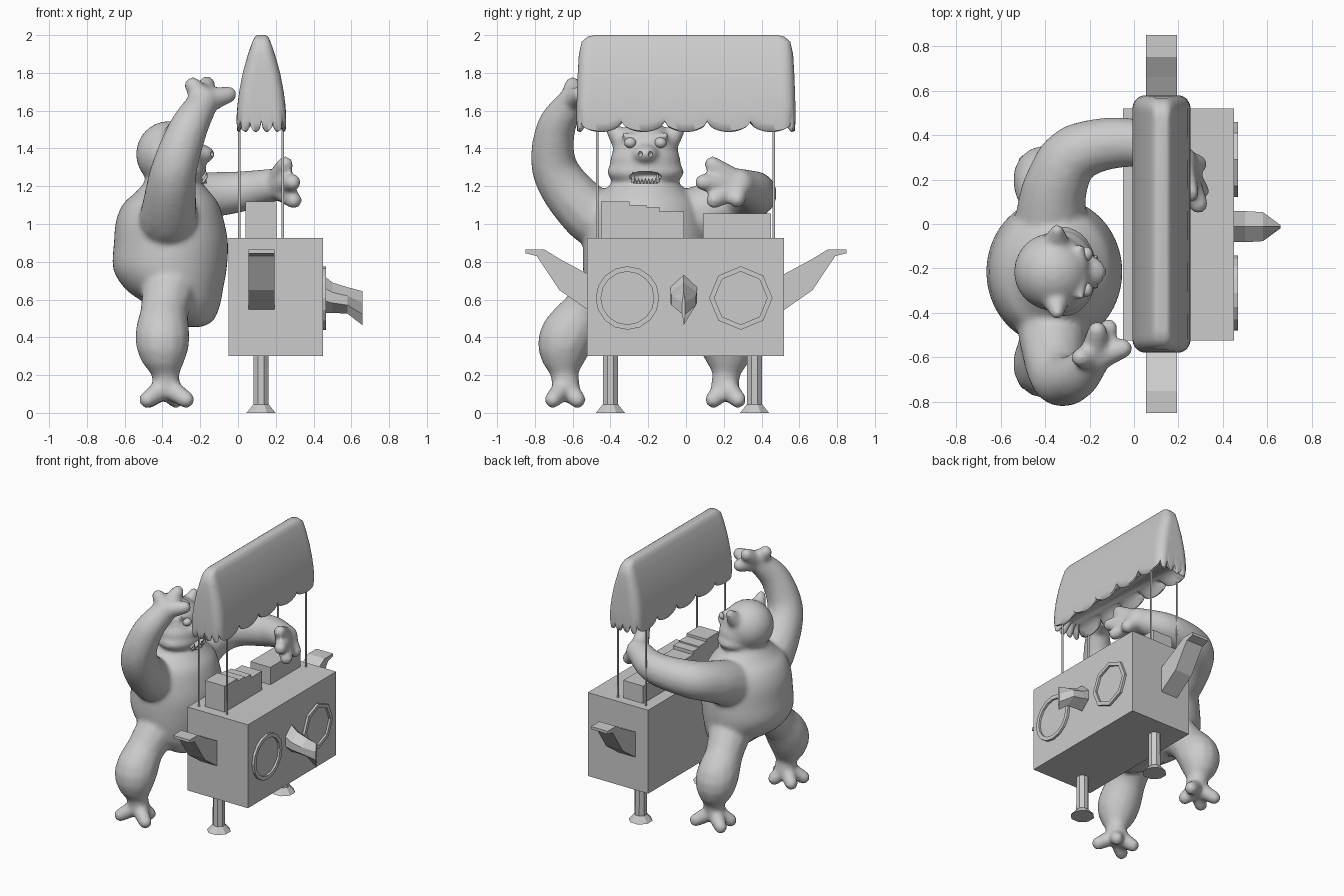
import bpy, bmesh, math
from mathutils import Vector, Matrix

cube = bpy.data.objects.get("Cube")
if cube:
    bpy.data.objects.remove(cube)

grey = bpy.data.materials.new("plain_grey")
grey.use_nodes = True
grey.diffuse_color = (0.6, 0.6, 0.6, 1)
grey.node_tree.nodes["Principled BSDF"].inputs["Base Color"].default_value = (0.6, 0.6, 0.6, 1)


def finish(name, bm, smooth=None):
    """Turn a bmesh into a named object, optionally smooth shaded."""
    bmesh.ops.recalc_face_normals(bm, faces=bm.faces)
    mesh = bpy.data.meshes.new(name)
    bm.to_mesh(mesh)
    bm.free()
    obj = bpy.data.objects.new(name, mesh)
    bpy.context.collection.objects.link(obj)
    mesh.materials.append(grey)
    if smooth:
        shade(obj, smooth)
    return obj


def shade(obj, degrees):
    bpy.ops.object.select_all(action='DESELECT')
    obj.select_set(True)
    bpy.context.view_layer.objects.active = obj
    bpy.ops.object.shade_smooth_by_angle(angle=math.radians(degrees))


def box(name, lo, hi):
    bm = bmesh.new()
    lo, hi = Vector(lo), Vector(hi)
    mat = Matrix.Translation((lo + hi) / 2) @ Matrix.Diagonal((*(hi - lo), 1))
    bmesh.ops.create_cube(bm, size=1, matrix=mat)
    return finish(name, bm)


def skin_rings(bm, rings):
    """Skin a list of equal-length closed rings and cap both ends."""
    loops = [[bm.verts.new(p) for p in ring] for ring in rings]
    n = len(loops[0])
    for a, b in zip(loops, loops[1:]):
        for i in range(n):
            bm.faces.new((a[i], a[(i + 1) % n], b[(i + 1) % n], b[i]))
    bm.faces.new(loops[0][::-1])
    bm.faces.new(loops[-1])


def loft(name, rings, smooth=None):
    bm = bmesh.new()
    skin_rings(bm, rings)
    return finish(name, bm, smooth)


def circle(x, y, z, r, n, axis='z', turn=0.5):
    pts = []
    for i in range(n):
        a = 2 * math.pi * (i + turn) / n
        c, s = r * math.cos(a), r * math.sin(a)
        pts.append((x + c, y + s, z) if axis == 'z' else (x, y + c, z + s))
    return pts


def ball(bm, centre, radii, seg=20):
    mat = Matrix.Translation(centre) @ Matrix.Diagonal((*radii, 1))
    bmesh.ops.create_uvsphere(bm, u_segments=seg, v_segments=seg * 2 // 3, radius=1, matrix=mat)


def spline(path, steps):
    """Smooth curve through points of any dimension."""
    p = [Vector(q) for q in path]
    p = [2 * p[0] - p[1]] + p + [2 * p[-1] - p[-2]]
    for a, b, c, d in zip(p, p[1:], p[2:], p[3:]):
        for i in range(steps):
            t = i / steps
            yield 0.5 * (2 * b + (c - a) * t + (2 * a - 5 * b + 4 * c - d) * t * t
                         + (3 * b - a - 3 * c + d) * t ** 3)
    yield p[-2]


def limb(bm, path, steps=7):
    """Rounded tapering limb through (x, y, z, radius) points."""
    for q in spline(path, steps):
        ball(bm, q[:3], [q[3]] * 3, 14)


# Cart body, serving trays and canopy poles
box("cart_body", (-0.05, -0.525, 0.30), (0.45, 0.52, 0.925))
edges = (-0.45, -0.30, -0.21, -0.14, -0.01)
for i, top in enumerate((1.12, 1.10, 1.09, 1.065)):
    box(f"stepped_tray_{i}", (0.04, edges[i], 0.92), (0.205, edges[i + 1], top))
box("low_tray", (0.04, 0.09, 0.92), (0.205, 0.45, 1.055))
for x in (0.007, 0.238):
    for y in (-0.47, 0.465):
        loft("canopy_pole", [circle(x, y, z, 0.007, 8) for z in (0.92, 1.58)], 50)

# Cart legs with flared feet
for y in (-0.4, 0.363):
    loft("cart_leg", [circle(0.122, y, z, r, 8) for z, r in
                      ((0, 0.083), (0.045, 0.044), (0.30, 0.042))])

# Raised eye rings on the long side
for name, y, n in (("round_eye_ring", -0.31, 16), ("octagon_eye_ring", 0.29, 8)):
    loft(name, [circle(x, y, 0.608, r, n, 'x', 0) for x, r in
                ((0.449, 0.168), (0.467, 0.168), (0.467, 0.14), (0.452, 0.14))])

# Hooked beak between the rings
loft("beak", [[(x, y * w - 0.012, mid + h * k) for y, k in
               ((0, 1), (1, 0.35), (1, -0.35), (0, -1), (-1, -0.35), (-1, 0.35))]
              for x, w, mid, h in ((0.45, 0.07, 0.63, 0.10), (0.50, 0.07, 0.61, 0.08),
                                   (0.58, 0.065, 0.595, 0.07), (0.658, 0.008, 0.555, 0.09))])

# Wings on both ends
wing = ((0.52, 0.545), (0.67, 0.65), (0.79, 0.83), (0.85, 0.845),
        (0.85, 0.865), (0.75, 0.865), (0.66, 0.81), (0.52, 0.735))
for side in (-1, 1):
    loft("wing", [[(x, side * y, z) for y, z in wing] for x in (0.055, 0.193)])


# Canopy: rounded slab with scalloped hem
def canopy_ring(z, hx, hy, hem):
    n_long, n_short = 60, 32
    square = [(1, -1 + 2 * i / n_long) for i in range(n_long)]
    square += [(1 - 2 * i / n_short, 1) for i in range(n_short)]
    square += [(-u, -v) for u, v in square]
    r = min(0.06, hx * 0.8)
    ring = []
    for u, v in square:
        p = Vector((u * hx, v * hy))
        q = Vector((max(-hx + r, min(hx - r, p.x)), max(-hy + r, min(hy - r, p.y))))
        p = q + (p - q).normalized() * r
        wave = 5 * (v + 1) / 2 if abs(u) == 1 else 4 * (u + 1) / 2
        drop = math.sqrt(abs(math.sin(math.pi * wave)))
        ring.append((0.124 + p.x, p.y, z - hem * drop))
    return ring


loft("canopy", [canopy_ring(*k) for k in (
    (2.0, 0.022, 0.48, 0), (1.993, 0.034, 0.52, 0), (1.965, 0.048, 0.552, 0),
    (1.90, 0.071, 0.567, 0), (1.80, 0.099, 0.573, 0), (1.70, 0.118, 0.577, 0),
    (1.63, 0.127, 0.579, 0.01), (1.575, 0.131, 0.579, 0.04), (1.548, 0.128, 0.576, 0.055),
    (1.542, 0.116, 0.564, 0.055), (1.555, 0.09, 0.535, 0.03), (1.56, 0.06, 0.5, 0))], 60)

# Bear: overlapping volumes fused into one skin
MID = -0.215
bm = bmesh.new()
torso = ((0.455, -0.24, 0.05, 0.10), (0.49, -0.25, 0.12, 0.19), (0.57, -0.285, 0.19, 0.265),
         (0.65, -0.335, 0.255, 0.31), (0.76, -0.36, 0.30, 0.33), (0.90, -0.355, 0.302, 0.33),
         (1.02, -0.36, 0.285, 0.315), (1.11, -0.355, 0.25, 0.285), (1.17, -0.345, 0.195, 0.225),
         (1.24, -0.345, 0.14, 0.16), (1.34, -0.35, 0.11, 0.12))
skin_rings(bm, [[(cx + rx * math.cos(math.tau * i / 48), MID + ry * math.sin(math.tau * i / 48), z)
                 for i in range(48)] for z, cx, rx, ry in spline(torso, 6)])
for c, r in (((-0.365, 1.37), (0.175, 0.175, 0.175)),     # cranium
             ((-0.33, 1.33), (0.16, 0.188, 0.12)),        # cheeks
             ((-0.315, 1.275), (0.15, 0.205, 0.08)),      # jaw
             ((-0.22, 1.37), (0.098, 0.075, 0.055))):     # snout
    ball(bm, (c[0], MID, c[1]), r, 32)
for s in (-1, 1):
    limb(bm, ((-0.35, MID + s * 0.14, 1.46, 0.055),
              (-0.345, MID + s * 0.185, 1.515, 0.032)), 4)                    # ears
    limb(bm, ((-0.225, MID + s * 0.04, 1.45, 0.02),
              (-0.24, MID + s * 0.11, 1.47, 0.02)), 4)                        # brows
    limb(bm, ((-0.36, MID + s * 0.20, 0.66, 0.15), (-0.39, MID + s * 0.32, 0.53, 0.13),
              (-0.40, MID + s * 0.425, 0.38, 0.145), (-0.385, MID + s * 0.43, 0.23, 0.08),
              (-0.38, MID + s * 0.42, 0.14, 0.075)))                          # legs
    for x, dy in ((-0.275, 0.49), (-0.33, 0.36), (-0.47, 0.36), (-0.48, 0.49)):
        limb(bm, ((-0.38, MID + s * 0.425, 0.14, 0.06),
                  (x, MID + s * dy, 0.07, 0.046)))                            # toes

# Raised right arm and reaching left arm, each with spread fingers
arms = (
    (((-0.37, -0.36, 0.98, 0.17), (-0.365, -0.53, 1.07, 0.15), (-0.34, -0.69, 1.28, 0.125),
      (-0.265, -0.69, 1.5, 0.105), (-0.18, -0.60, 1.65, 0.08)),
     ((-0.24, -0.60, 1.735), (-0.165, -0.48, 1.74), (-0.05, -0.56, 1.685), (-0.115, -0.47, 1.65))),
    (((-0.38, -0.04, 1.0, 0.17), (-0.35, 0.18, 1.09, 0.145), (-0.25, 0.325, 1.14, 0.13),
      (0.0, 0.365, 1.17, 0.11), (0.20, 0.28, 1.21, 0.085)),
     ((0.25, 0.14, 1.315), (0.29, 0.09, 1.22), (0.295, 0.15, 1.125), (0.285, 0.27, 1.13))))
for path, tips in arms:
    limb(bm, path, 9)
    for tip in tips:
        limb(bm, (path[-1][:3] + (0.07,), tip + (0.045,)))
bear = finish("bear", bm)
remesh = bear.modifiers.new("fuse", 'REMESH')
remesh.mode = 'VOXEL'
remesh.voxel_size = 0.014
soften = bear.modifiers.new("soften", 'SMOOTH')
soften.factor = 0.5
soften.iterations = 10

# Open mouth and nostrils carved out of the fused skin
bm = bmesh.new()
ball(bm, (-0.185, MID, 1.25), (0.08, 0.085, 0.03))
for s in (-1, 1):
    ball(bm, (-0.125, MID + s * 0.028, 1.37), (0.03, 0.014, 0.017), 12)
cutter = finish("mouth_cutter", bm)
cutter.hide_render = True
carve = bear.modifiers.new("carve", 'BOOLEAN')
carve.operation = 'DIFFERENCE'
carve.object = cutter
bpy.context.view_layer.update()
skin = bpy.data.meshes.new_from_object(bear.evaluated_get(bpy.context.evaluated_depsgraph_get()))
bear.modifiers.clear()
bear.data = skin
skin.materials.clear()
skin.materials.append(grey)
bpy.data.objects.remove(cutter)
shade(bear, 50)

# Eyes, tusks and teeth
for s in (-1, 1):
    bm = bmesh.new()
    ball(bm, (-0.215, MID + s * 0.08, 1.43), (0.03, 0.032, 0.028))
    finish("bear_eye", bm, 60)
    loft("tusk", [circle(x, MID + s * 0.065, z, r, 8) for x, z, r in
                  ((-0.185, 1.22, 0.011), (-0.17, 1.245, 0.009), (-0.165, 1.275, 0.002))], 50)
for i in range(7):
    off = (i - 3) * 0.018
    x = -0.172 - 6 * off * off
    loft("lower_tooth", [circle(x, MID + off, z, r, 6)
                         for z, r in ((1.215, 0.01), (1.243, 0.001))])
